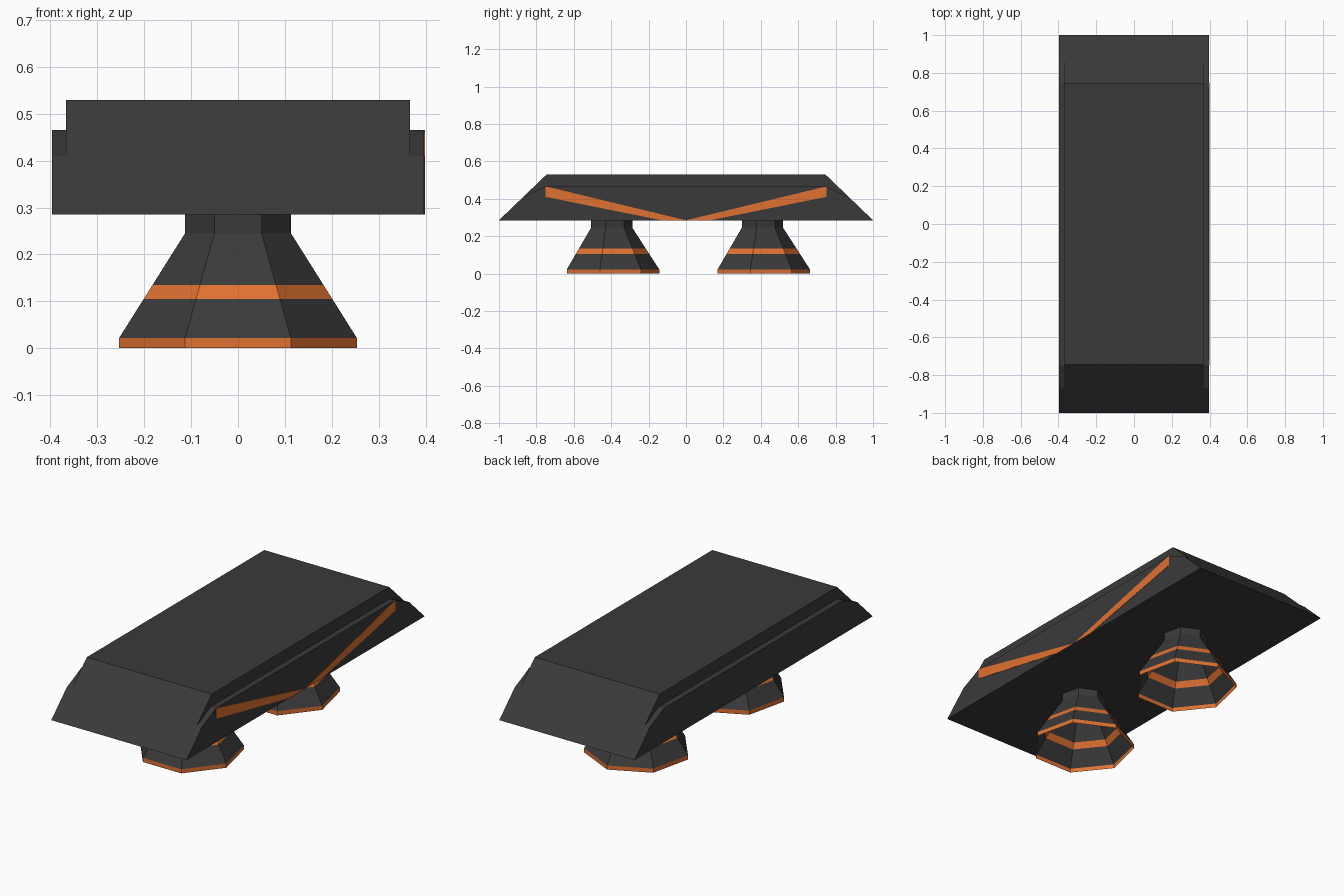
import bpy, bmesh, math

if "Cube" in bpy.data.objects:
    bpy.data.objects.remove(bpy.data.objects["Cube"])


def material(name, rgb):
    m = bpy.data.materials.new(name)
    m.diffuse_color = (*rgb, 1)
    m.use_nodes = True
    m.node_tree.nodes["Principled BSDF"].inputs["Base Color"].default_value = m.diffuse_color
    return m


GREY = material("dark grey", (0.042, 0.042, 0.042))
ORANGE = material("orange", (0.74, 0.165, 0.031))


def finish(name, bm, mats):
    bmesh.ops.remove_doubles(bm, verts=bm.verts, dist=1e-5)
    bmesh.ops.recalc_face_normals(bm, faces=bm.faces)
    me = bpy.data.meshes.new(name)
    bm.to_mesh(me)
    bm.free()
    for m in mats:
        me.materials.append(m)
    ob = bpy.data.objects.new(name, me)
    bpy.context.collection.objects.link(ob)
    return ob


def face(bm, pts):
    return bm.faces.new([bm.verts.new(p) for p in pts])


# Seat slab: sloped ends, with a narrow ledge stepped out along each long side
W, IN = 0.397, 0.367
BASE, NOTCH, LEDGE, TOP = 0.285, 0.41, 0.466, 0.53
Y0, Y1, Y2, Y3 = 1.0, 0.87, 0.75, 0.745
bm = bmesh.new()
face(bm, [(-W, -Y0, BASE), (W, -Y0, BASE), (W, Y0, BASE), (-W, Y0, BASE)])
face(bm, [(-IN, -Y3, TOP), (IN, -Y3, TOP), (IN, Y3, TOP), (-IN, Y3, TOP)])
for s in (-1, 1):
    # sloped end, narrower above the notch
    face(bm, [(-W, s * Y0, BASE), (W, s * Y0, BASE), (W, s * Y1, NOTCH), (IN, s * Y1, NOTCH),
              (IN, s * Y3, TOP), (-IN, s * Y3, TOP), (-IN, s * Y1, NOTCH), (-W, s * Y1, NOTCH)])
    # ledge top, outer wall and upper inner wall
    ledge = [(-Y1, NOTCH), (-Y2, LEDGE), (Y2, LEDGE), (Y1, NOTCH)]
    for (ya, za), (yb, zb) in zip(ledge, ledge[1:]):
        face(bm, [(s * IN, ya, za), (s * W, ya, za), (s * W, yb, zb), (s * IN, yb, zb)])
    face(bm, [(s * W, y, z) for y, z in ledge + [(Y0, BASE), (-Y0, BASE)]])
    face(bm, [(s * IN, y, z) for y, z in ledge + [(Y3, TOP), (-Y3, TOP)]])
finish("seat_slab", bm, [GREY])

# V-shaped stripe on the right side only, as thin plates
bm = bmesh.new()
for s in (-1, 1):
    outline = [(0, BASE), (s * 0.13, BASE), (s * Y2, NOTCH), (s * Y2, LEDGE)]
    f = face(bm, [(W, y, z) for y, z in outline])
    ext = bmesh.ops.extrude_face_region(bm, geom=[f])
    verts = [v for v in ext["geom"] if isinstance(v, bmesh.types.BMVert)]
    bmesh.ops.translate(bm, verts=verts, vec=(0.002, 0, 0))
finish("side_stripe", bm, [ORANGE])

# Feet: hollow seven-sided flared shells, open below, with orange bands
R0, R1, Z0, Z1 = 0.26, 0.116, 0.022, 0.245


def radius(z):
    t = min(max((z - Z0) / (Z1 - Z0), 0), 1)
    return R0 + (R1 - R0) * t


LEVELS = [0, Z0, 0.105, 0.135, Z1, BASE]
for name, yc in (("front_foot", -0.403), ("back_foot", 0.403)):
    bm = bmesh.new()
    rings = []
    for z in LEVELS:
        angles = [math.pi / 2 + i * math.tau / 7 for i in range(7)]
        rings.append([bm.verts.new((radius(z) * math.cos(a), yc + radius(z) * math.sin(a), z))
                      for a in angles])
    for k in range(len(rings) - 1):
        for i in range(7):
            j = (i + 1) % 7
            f = bm.faces.new((rings[k][i], rings[k][j], rings[k + 1][j], rings[k + 1][i]))
            f.material_index = 1 if k in (0, 2) else 0
    finish(name, bm, [GREY, ORANGE])
